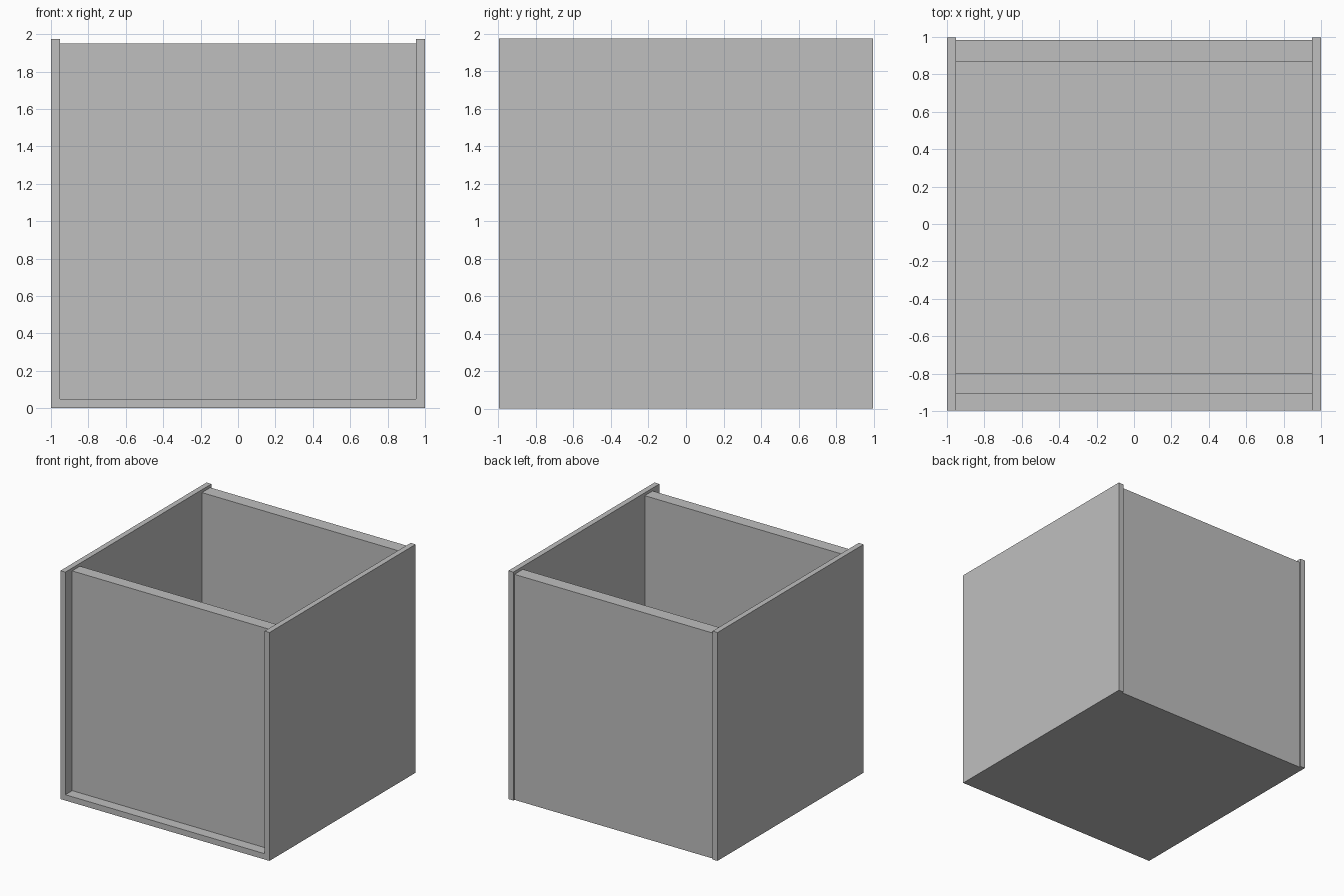
import bpy
import bmesh
from mathutils import Vector

default = bpy.data.objects.get("Cube")
if default:
    bpy.data.objects.remove(default, do_unlink=True)

# One plain grey for every board
grey = bpy.data.materials.new("plain_grey")
grey.use_nodes = True
colour = (0.52, 0.52, 0.52, 1)
grey.diffuse_color = colour
grey.node_tree.nodes["Principled BSDF"].inputs["Base Color"].default_value = colour


def board(name, low, high):
    """Flat-faced board spanning two opposite corners."""
    low, high = Vector(low), Vector(high)
    centre, size = (low + high) / 2, high - low
    bm = bmesh.new()
    bmesh.ops.create_cube(bm, size=1)
    bmesh.ops.scale(bm, vec=size, verts=bm.verts)
    mesh = bpy.data.meshes.new(name)
    bm.to_mesh(mesh)
    bm.free()
    mesh.materials.append(grey)
    obj = bpy.data.objects.new(name, mesh)
    obj.location = centre
    bpy.context.collection.objects.link(obj)
    return obj


HALF = 1.0        # outer half width
INNER = 0.953     # inner half width
DEPTH = 0.998     # half depth of the side boards
BACK = 0.983      # outer face of the back board
FLOOR = 0.05      # floor thickness
SIDE_TOP = 1.975
PANEL_TOP = 1.95

# Side boards, standing a little proud of the rest
board("left_side", (INNER, -DEPTH, 0), (HALF, DEPTH, SIDE_TOP))
board("right_side", (-HALF, -DEPTH, 0), (-INNER, DEPTH, SIDE_TOP))

# Floor, reaching forward to the front edge of the sides
board("floor", (-INNER, -DEPTH, 0), (INNER, BACK, FLOOR))

# Recessed front board and nearly flush back board
board("front_panel", (-INNER, -0.905, FLOOR), (INNER, -0.798, PANEL_TOP))
board("back_panel", (-INNER, 0.868, FLOOR), (INNER, BACK, PANEL_TOP))
